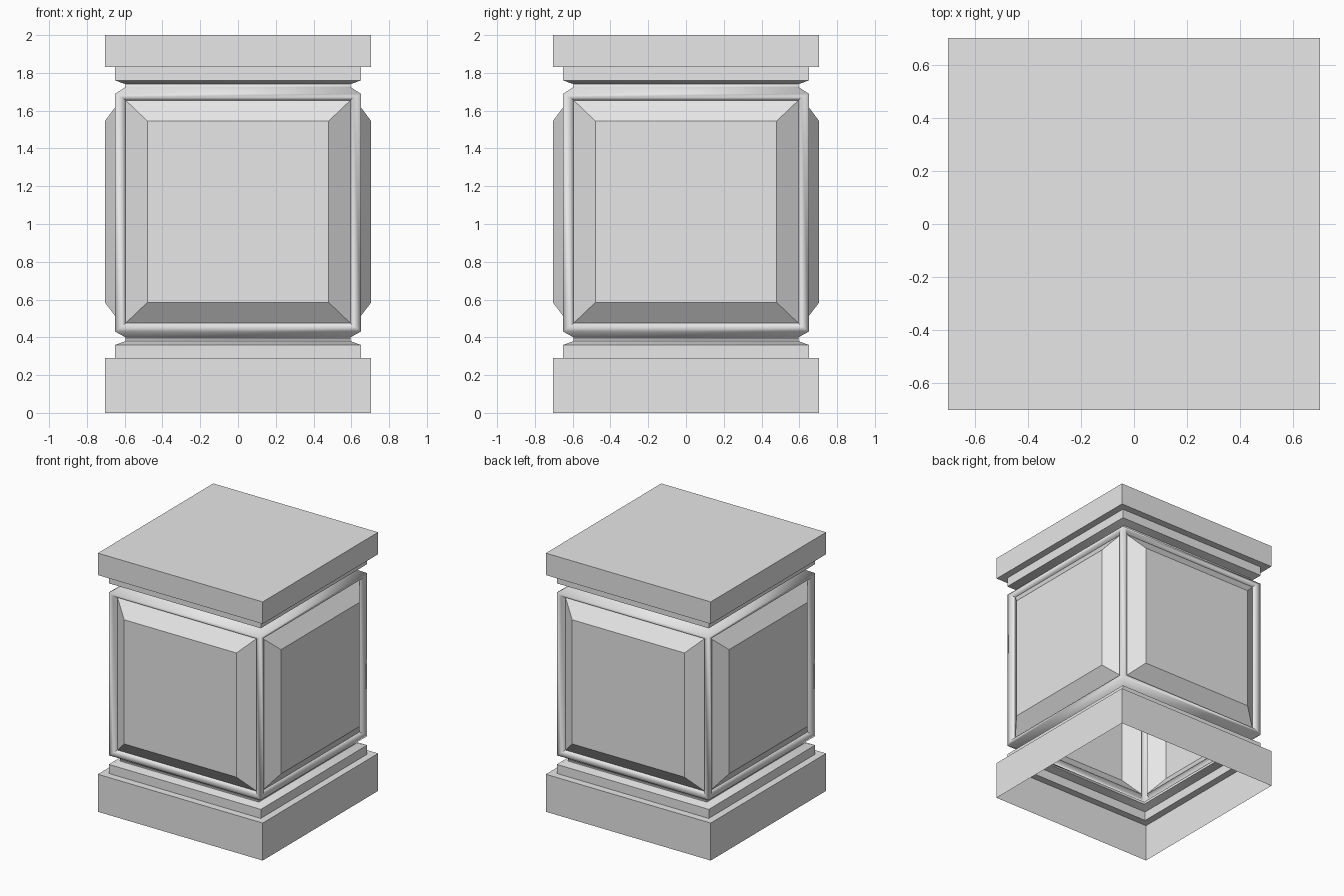
import bpy
import bmesh
import math
from mathutils import Matrix

cube = bpy.data.objects.get("Cube")
if cube:
    bpy.data.objects.remove(cube, do_unlink=True)

stone = bpy.data.materials.new("pale grey stone")
stone.use_nodes = True
stone.diffuse_color = (0.8, 0.8, 0.8, 1)
stone.node_tree.nodes["Principled BSDF"].inputs["Base Color"].default_value = (0.8, 0.8, 0.8, 1)


def square_ring(bm, w, z):
    """Horizontal square of half width w."""
    return [bm.verts.new((x * w, y * w, z)) for x, y in ((-1, -1), (1, -1), (1, 1), (-1, 1))]


def front_loop(bm, w, low, high, depth):
    """Upright rectangle facing the front."""
    return [bm.verts.new((x, -depth, z))
            for x, z in ((-w, low), (w, low), (w, high), (-w, high))]


def bridge(bm, loops):
    """Join neighbouring four-sided loops with quads."""
    for a, b in zip(loops, loops[1:]):
        for i in range(4):
            j = (i + 1) % 4
            bm.faces.new((a[i], a[j], b[j], b[i]))


def finish(bm, name, angle):
    mesh = bpy.data.meshes.new(name)
    bm.to_mesh(mesh)
    bm.free()
    mesh.materials.append(stone)
    obj = bpy.data.objects.new(name, mesh)
    bpy.context.collection.objects.link(obj)
    bpy.ops.object.select_all(action="DESELECT")
    obj.select_set(True)
    bpy.context.view_layer.objects.active = obj
    bpy.ops.object.shade_smooth_by_angle(angle=math.radians(angle))
    return obj


# Stepped plinth, open underneath, and neck below the body
BODY_LOW, BODY_HIGH, BODY_W = 0.43, 1.69, 0.65
base = [(0.705, 0), (0.705, 0.29), (0.65, 0.29), (0.65, 0.36),
        (0.595, 0.38), (0.595, 0.4), (BODY_W, BODY_LOW)]
# Neck above the body, stepped moulding and cap slab
crown = [(BODY_W, BODY_HIGH), (0.595, 1.725), (0.595, 1.74), (0.65, 1.76),
         (0.65, 1.83), (0.705, 1.83), (0.705, 2)]

bm = bmesh.new()
for profile in (base, crown):
    rings = [square_ring(bm, w, z) for w, z in profile]
    bridge(bm, rings)
bm.faces.new(rings[-1])

# Raised frame around each of the four panel openings
RIM = (0.595, 0.475, 1.655, 0.622)
for side in range(4):
    loops = [front_loop(bm, *dims) for dims in (
        (BODY_W, BODY_LOW, BODY_HIGH, BODY_W),
        (0.612, 0.46, 1.67, BODY_W),
        RIM)]
    bridge(bm, loops)
    bmesh.ops.rotate(bm, verts=[v for loop in loops for v in loop],
                     matrix=Matrix.Rotation(side * math.pi / 2, 3, "Z"))
bmesh.ops.remove_doubles(bm, verts=bm.verts, dist=0.0005)
finish(bm, "pedestal_shell", 65)

# Bevelled raised panels
for side, name in enumerate(("front", "left", "back", "right")):
    bm = bmesh.new()
    loops = [front_loop(bm, *RIM), front_loop(bm, 0.48, 0.585, 1.545, 0.705)]
    bridge(bm, loops)
    bm.faces.new(loops[-1])
    bmesh.ops.rotate(bm, verts=bm.verts,
                     matrix=Matrix.Rotation(side * math.pi / 2, 3, "Z"))
    finish(bm, name + "_panel", 30)
